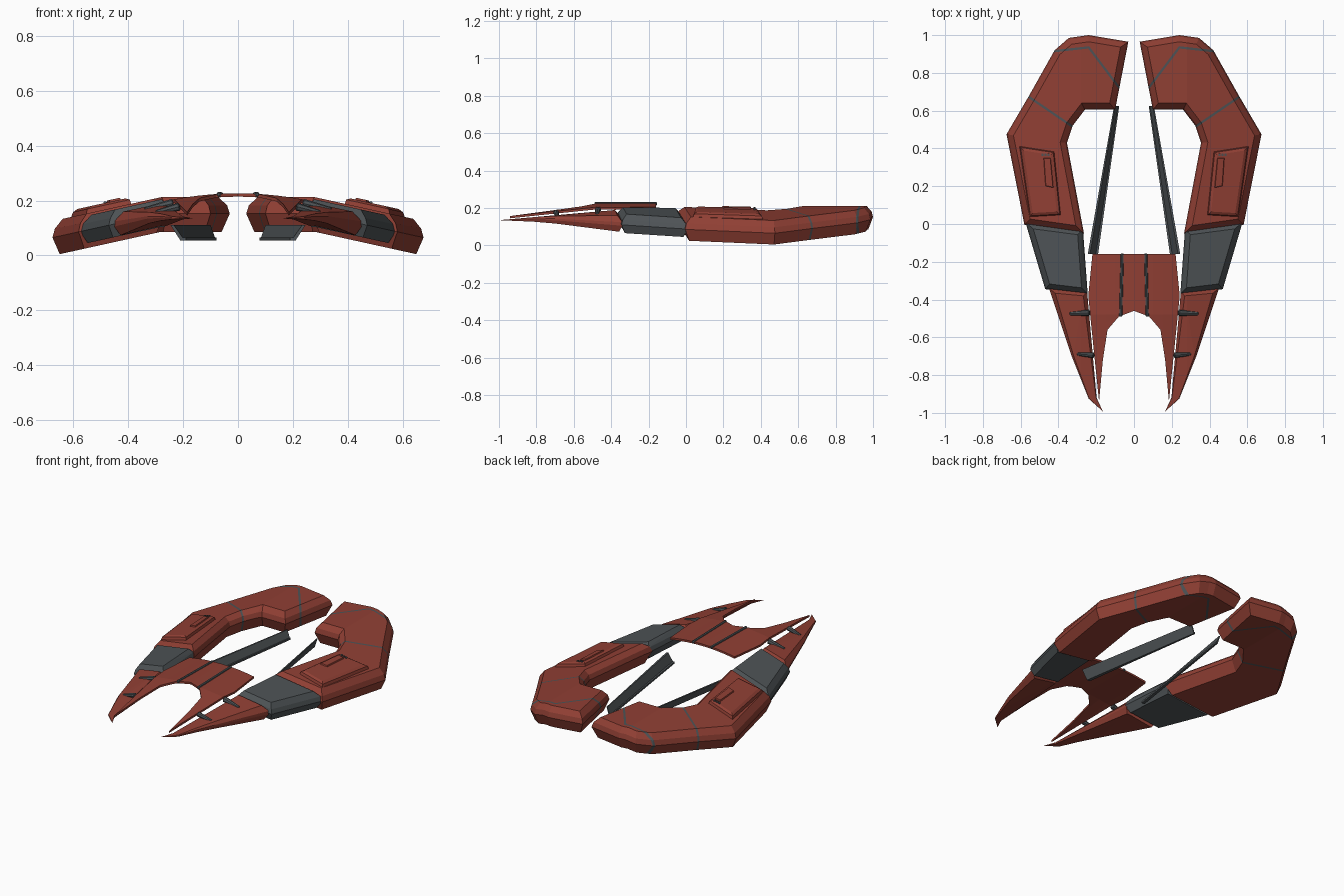
import bpy, bmesh
from mathutils import Vector

cube = bpy.data.objects.get("Cube")
if cube:
    bpy.data.objects.remove(cube, do_unlink=True)


def material(name, rgb):
    m = bpy.data.materials.new(name)
    m.use_nodes = True
    m.diffuse_color = (*rgb, 1)
    m.node_tree.nodes["Principled BSDF"].inputs["Base Color"].default_value = (*rgb, 1)
    return m


RED = material("rust red", (0.28, 0.05, 0.034))
GREY = material("slate grey", (0.075, 0.086, 0.092))


def finish(name, bm, mats):
    """Turn a bmesh into an object mirrored across the centre line."""
    bmesh.ops.recalc_face_normals(bm, faces=bm.faces)
    mesh = bpy.data.meshes.new(name)
    bm.to_mesh(mesh)
    bm.free()
    for m in mats:
        mesh.materials.append(m)
    ob = bpy.data.objects.new(name, mesh)
    bpy.context.collection.objects.link(ob)
    ob.modifiers.new("mirror", "MIRROR").use_clip = True
    return ob


def inset(outline, amount, taper):
    """Move each corner of a counter-clockwise outline inwards."""
    pts = [Vector(p) for p in outline]
    out = []
    for i, p in enumerate(pts):
        a = (p - pts[i - 1]).normalized()
        b = (pts[(i + 1) % len(pts)] - p).normalized()
        na, nb = Vector((-a.y, a.x)), Vector((-b.y, b.x))
        out.append(p + (na + nb) / max(1 + na.dot(nb), 0.4) * amount * taper(p.y))
    return out


def slab(name, outline, layers, mats, height, cuts=(), taper=lambda y: 1, paint=None):
    """Stack inset copies of an outline, cut it, then bend it to a height rule."""
    bm = bmesh.new()
    rings = [[bm.verts.new((p.x, p.y, z)) for p in inset(outline, d, taper)]
             for z, d in layers]
    n = len(outline)
    for upper, lower in zip(rings, rings[1:]):
        for i in range(n):
            j = (i + 1) % n
            bm.faces.new((upper[i], lower[i], lower[j], upper[j]))
    caps = [bm.faces.new(rings[0]), bm.faces.new(rings[-1])]
    bmesh.ops.triangulate(bm, faces=caps)
    for co, no in cuts:
        bmesh.ops.bisect_plane(bm, geom=bm.verts[:] + bm.edges[:] + bm.faces[:],
                               plane_co=co, plane_no=no)
    if paint:
        for f in bm.faces:
            f.material_index = paint(f.calc_center_median())
    middle = [f for f in bm.faces if all(abs(v.co.x) < 1e-5 for v in f.verts)]
    bmesh.ops.delete(bm, geom=middle, context="FACES_ONLY")
    for v in bm.verts:
        v.co.z = height(v.co)
    return finish(name, bm, mats)


RIDGE = 0.28


def wing(co):
    """Flat near the centre, sloping down outboard."""
    return 0.212 - 0.22 * max(0, co.x - RIDGE) + co.z


ridge_cut = ((RIDGE, 0, 0), (1, 0, 0))


# Seam lines of the hull: a point and a normal each
def seam(a, b):
    a, b = Vector((*a, 0)), Vector((*b, 0))
    d = (b - a).normalized()
    return a, Vector((-d.y, d.x, 0))


side_seam = seam((0.325, 0.515), (0.56, 0.675))
inner_seam = seam((0.10, 0.75), (0.24, 0.935))
rear_seam = seam((0.24, 0.935), (0.42, 0.915))
SEAM = 0.006
seam_cuts = [(p + n * s * SEAM, n) for p, n in (side_seam, inner_seam, rear_seam)
             for s in (-1, 1)]


def seam_paint(c):
    s, i, r = ((Vector((c.x, c.y, 0)) - p).dot(n)
               for p, n in (side_seam, inner_seam, rear_seam))
    on_seam = (abs(s) < SEAM or (abs(i) < SEAM and r < SEAM)
               or (abs(r) < SEAM and i < SEAM))
    return int(on_seam)


# Main hull
hull = [(0.265, -0.05), (0.58, -0.005), (0.675, 0.475), (0.555, 0.68),
        (0.42, 0.92), (0.345, 0.985), (0.24, 1.0), (0.03, 0.965),
        (0.10, 0.605), (0.26, 0.605), (0.325, 0.52), (0.355, 0.43)]
slab("wing_hull", hull, [(0, 0.035), (-0.03, 0.008), (-0.06, 0), (-0.126, 0.025)],
     [RED, GREY], wing, [ridge_cut] + seam_cuts, paint=seam_paint)

# Raised hatch and its details
slab("wing_hatch", [(0.385, 0.045), (0.555, 0.035), (0.61, 0.415), (0.42, 0.385)],
     [(0.024, 0.022), (0.016, 0.008), (-0.01, 0)], [RED], wing)
slab("hatch_strip", [(0.425, 0.19), (0.47, 0.2), (0.48, 0.35), (0.44, 0.35)],
     [(0.031, 0.004), (0.02, 0)], [RED], wing)
for k in range(3):
    x = 0.447 + 0.016 * k
    slab("hatch_vent", [(x, 0.36), (x + 0.01, 0.36), (x + 0.01, 0.372), (x, 0.372)],
         [(0.029, 0), (0.02, 0)], [GREY], wing)

# Grey joint between hull and front spike
slab("wing_joint", [(0.245, -0.372), (0.47, -0.345), (0.575, 0.01), (0.27, -0.03)],
     [(-0.008, 0.03), (-0.035, 0.008), (-0.06, 0), (-0.108, 0.02)],
     [GREY], wing, [ridge_cut])


# Front spike, tapering to its tip
def spike_taper(y):
    return (y + 1) / 0.63


def spike_height(co):
    return 0.135 + (wing(co) - 0.135) * spike_taper(co.y)


slab("front_spike", [(0.165, -0.992), (0.24, -0.925), (0.33, -0.7), (0.45, -0.34),
                     (0.248, -0.36), (0.198, -0.92)],
     [(-0.022, 0.022), (-0.05, 0), (-0.068, 0), (-0.105, 0.015)],
     [RED], spike_height, [ridge_cut], taper=spike_taper)


# Forked centre plate, arched across and drooping forward
def plate_height(co):
    return 0.226 - 0.4 * co.x ** 2 - 0.12 * max(0, -0.48 - co.y) + co.z


slab("centre_plate", [(0, -0.46), (0.08, -0.49), (0.14, -0.56), (0.165, -0.72),
                      (0.185, -0.94), (0.225, -0.55), (0.242, -0.38),
                      (0.22, -0.16), (0, -0.16)],
     [(0, 0), (-0.012, 0)], [RED], plate_height,
     [((x, 0, 0), (1, 0, 0)) for x in (0.05, 0.1, 0.15, 0.2)]
     + [((0, -0.48, 0), (0, 1, 0))])


# Rods on the plate and pins holding it to the spikes
def rod(name, a, b, r1, r2):
    a, b = Vector(a), Vector(b)
    bm = bmesh.new()
    bmesh.ops.create_cone(bm, cap_ends=True, segments=8, radius1=r1, radius2=r2,
                          depth=(b - a).length)
    ends = [f for f in bm.faces if len(f.verts) > 4]
    rim = [e for f in ends for e in f.edges]
    bmesh.ops.bevel(bm, geom=rim, offset=min(r1, r2) * 0.4, segments=1, affect="EDGES")
    turn = (b - a).to_track_quat("Z", "Y").to_matrix().to_4x4()
    turn.translation = (a + b) / 2
    bm.transform(turn)
    finish(name, bm, [GREY])


rod("plate_rod", (0.062, -0.155, 0.222), (0.07, -0.49, 0.222), 0.009, 0.009)
rod("rear_pin", (0.235, -0.47, 0.19), (0.34, -0.475, 0.165), 0.017, 0.01)
rod("front_pin", (0.212, -0.695, 0.178), (0.30, -0.688, 0.155), 0.015, 0.009)

# Angled channel strut under each side
section = [(0.055, 0.11), (0.043, 0.11), (0.012, 0.066), (0, 0.066),
           (0, 0.055), (0.02, 0.055)]
bm = bmesh.new()
near, far = ([bm.verts.new((x0 + k * x, y, z)) for x, z in section]
             for x0, k, y in ((0.19, 1, -0.16), (0.078, 0.5, 0.625)))
for i in range(len(section)):
    j = (i + 1) % len(section)
    bm.faces.new((near[i], near[j], far[j], far[i]))
bm.faces.new(near)
bm.faces.new(far)
finish("side_strut", bm, [GREY])
